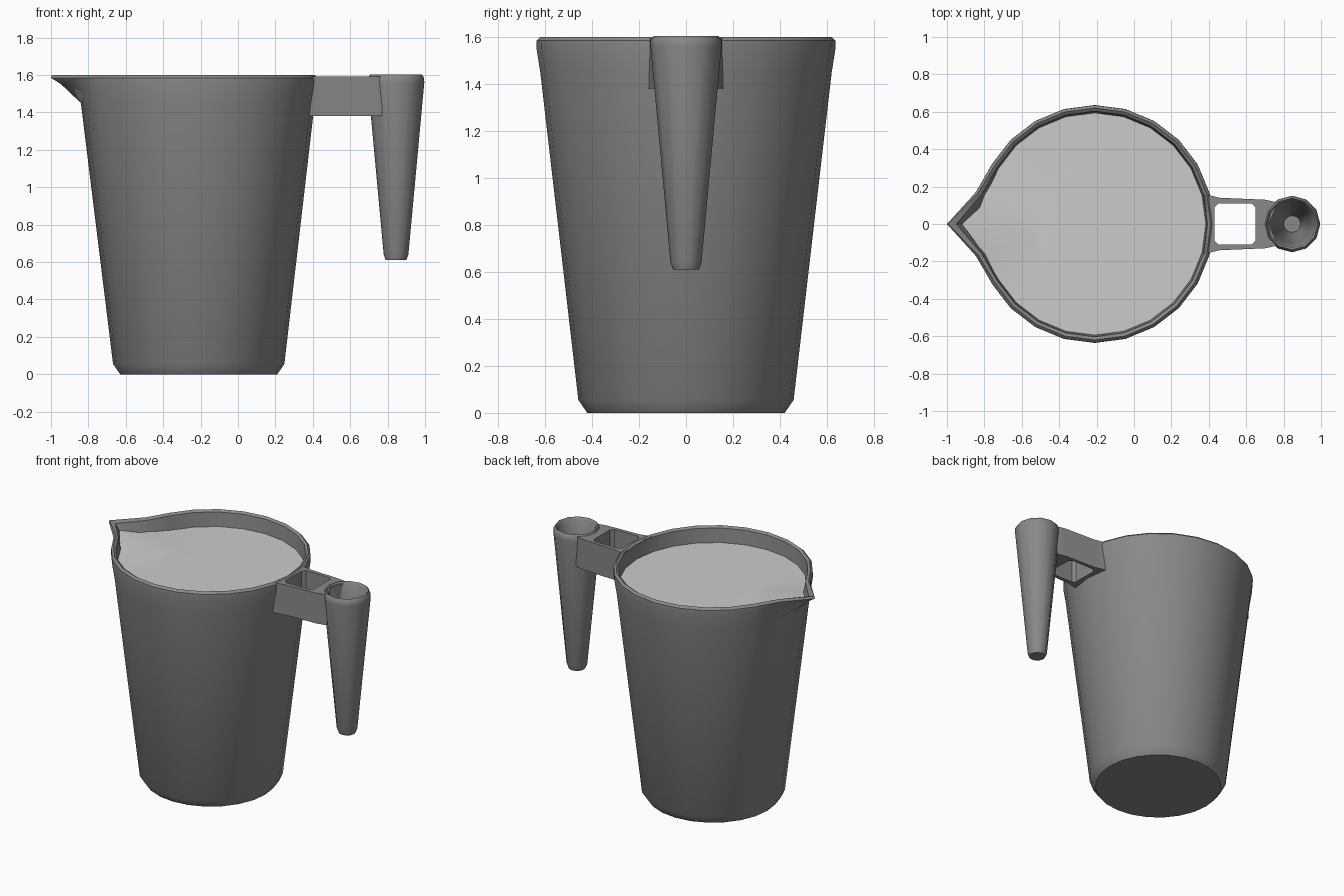
import bpy, bmesh, math

if "Cube" in bpy.data.objects:
    bpy.data.objects.remove(bpy.data.objects["Cube"])

CUP_X, POST_X = -0.21, 0.845


def material(name, v):
    m = bpy.data.materials.new(name)
    m.diffuse_color = (v, v, v, 1)
    m.use_nodes = True
    m.node_tree.nodes["Principled BSDF"].inputs["Base Color"].default_value = m.diffuse_color
    return m


dark = material("dark_plastic", 0.25)
light = material("light_liquid", 0.8)


def loft(name, rings, mat, cap_start=False, cap_end=False, closed=False):
    """Skin a list of equally sized vertex rings into one object."""
    bm = bmesh.new()
    vs = [[bm.verts.new(p) for p in ring] for ring in rings]
    n = len(vs[0])
    pairs = list(zip(vs, vs[1:])) + ([(vs[-1], vs[0])] if closed else [])
    for a, b in pairs:
        for i in range(n):
            j = (i + 1) % n
            bm.faces.new((a[i], a[j], b[j], b[i]))
    if cap_start:
        bm.faces.new(vs[0][::-1])
    if cap_end:
        bm.faces.new(vs[-1])
    if closed or (cap_start and cap_end):
        bmesh.ops.recalc_face_normals(bm, faces=bm.faces)
    me = bpy.data.meshes.new(name)
    bm.to_mesh(me)
    bm.free()
    me.materials.append(mat)
    ob = bpy.data.objects.new(name, me)
    bpy.context.collection.objects.link(ob)
    bpy.ops.object.select_all(action='DESELECT')
    ob.select_set(True)
    bpy.context.view_layer.objects.active = ob
    bpy.ops.object.shade_smooth_by_angle(angle=math.radians(40))
    return ob


def circle(cx, r, z, n, tip=None, tip_z=None):
    """Ring of n points; the point facing -x may be pulled out into a spout."""
    pts = []
    for i in range(n):
        a = 2 * math.pi * i / n
        rr, zz = r, z
        off = abs(i - n // 2)
        if tip and off < 2:
            k = (1.0, 0.15)[off]
            rr += (tip - r) * k
            if tip_z:
                zz += (tip_z - z) * (1.0, 0.4)[off]
        pts.append((cx + rr * math.cos(a), rr * math.sin(a), zz))
    return pts


# jug body with pulled spout: radius, height, spout reach
body = [(0.42, 0, None), (0.458, 0.055, None), (0.62, 1.45, 0.63),
        (0.636, 1.55, 0.735), (0.635, 1.585, 0.79), (0.62, 1.6, 0.785),
        (0.603, 1.588, 0.74), (0.59, 1.45, 0.63)]
loft("jug_body", [circle(CUP_X, r, z, 24, t) for r, z, t in body], dark, cap_start=True)

# liquid surface rising slightly into the spout
loft("liquid_surface", [circle(CUP_X, 0.597, 1.49, 24, 0.71, 1.55),
                        circle(CUP_X, 0.35, 1.49, 24)], light, cap_end=True)

# hollow tapered grip
grip = [(0.055, 0.61), (0.066, 0.64), (0.151, 1.56), (0.15, 1.585), (0.138, 1.603),
        (0.125, 1.585), (0.108, 1.38), (0.045, 0.70)]
loft("grip_post", [circle(POST_X, r, z, 12) for r, z in grip], dark,
     cap_start=True, cap_end=True)


# open bracket joining jug and grip
def mirrored(half):
    return half + [(x, -y) for x, y in half[-2:0:-1]]


outer = mirrored([(0.4, 0), (0.375, 0.16), (0.46, 0.14), (0.70, 0.13), (0.77, 0.115), (0.72, 0)])
inner = mirrored([(0.43, 0), (0.43, 0.09), (0.45, 0.11), (0.63, 0.11), (0.65, 0.09), (0.65, 0)])
levels = [(outer, 1.38), (outer, 1.592), (inner, 1.592), (inner, 1.38)]
loft("handle_bracket", [[(x, y, z) for x, y in loop] for loop, z in levels], dark, closed=True)
